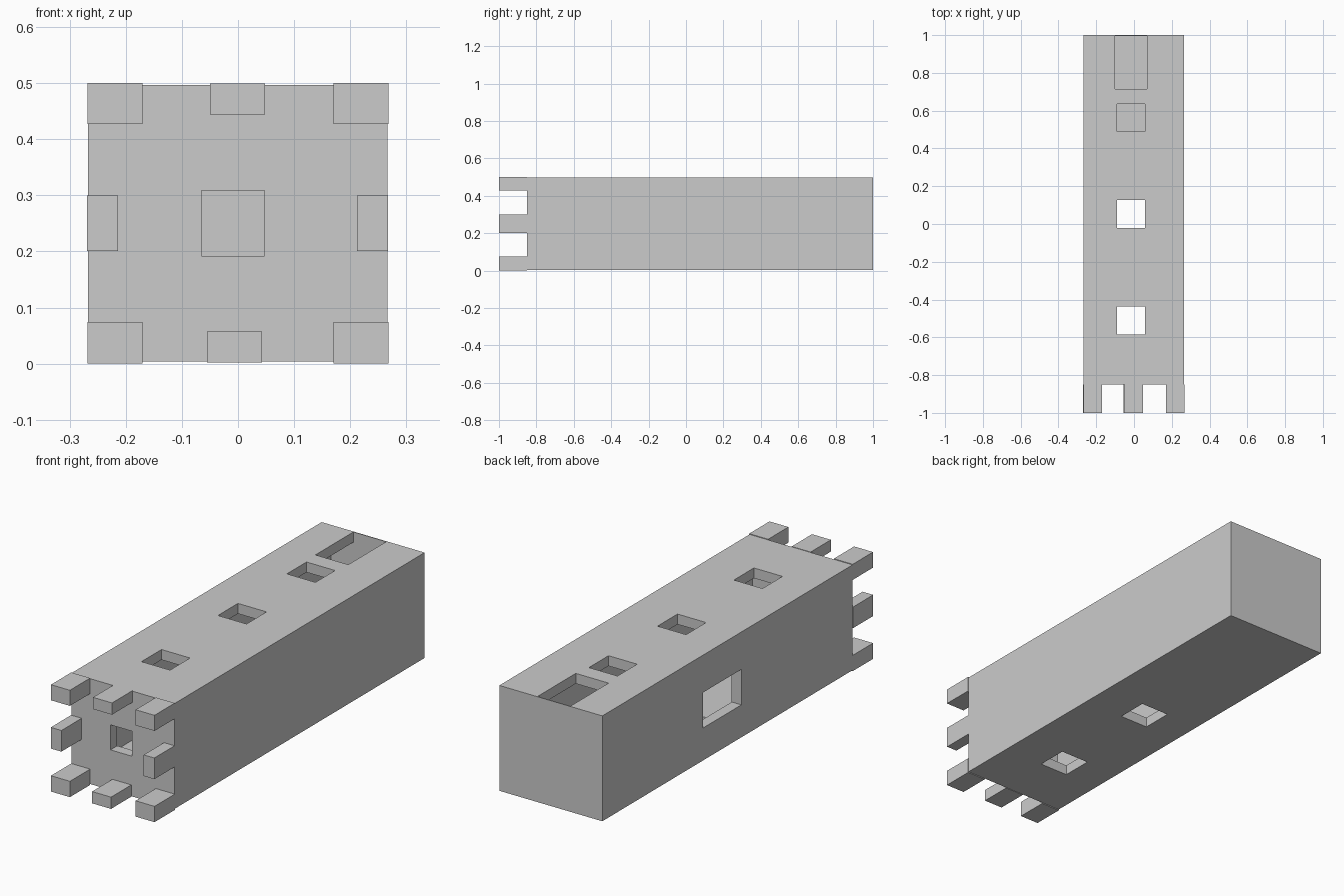
import bpy
import bmesh

if "Cube" in bpy.data.objects:
    bpy.data.objects.remove(bpy.data.objects["Cube"])


def box(name, x0, x1, y0, y1, z0, z1):
    """Axis-aligned box given by its limits."""
    bm = bmesh.new()
    bmesh.ops.create_cube(bm, size=1)
    for v in bm.verts:
        v.co.x = x1 if v.co.x > 0 else x0
        v.co.y = y1 if v.co.y > 0 else y0
        v.co.z = z1 if v.co.z > 0 else z0
    mesh = bpy.data.meshes.new(name)
    bm.to_mesh(mesh)
    bm.free()
    ob = bpy.data.objects.new(name, mesh)
    bpy.context.collection.objects.link(ob)
    return ob


def cut(target, name, *limits):
    """Subtract a box from the target and remove the cutter."""
    cutter = box(name, *limits)
    cutter.hide_render = True
    mod = target.modifiers.new(name, 'BOOLEAN')
    mod.operation = 'DIFFERENCE'
    mod.solver = 'EXACT'
    mod.object = cutter
    bpy.context.view_layer.objects.active = target
    bpy.ops.object.modifier_apply(modifier=mod.name)
    bpy.data.objects.remove(cutter)


# Hollow tower shaft, lying on its back with a thin base plate
tower = box("tower_shaft", -0.267, 0.266, -0.85, 1.0, 0.004, 0.497)
cut(tower, "cavity", -0.217, 0.216, -0.80, 0.996, 0.052, 0.449)

# Door at the base and small window above it
cut(tower, "door", -0.10, 0.07, 0.715, 0.996, 0.40, 0.6)
cut(tower, "door_window", -0.09, 0.058, 0.49, 0.635, 0.40, 0.6)

# Windows that pierce both the upper and the lower wall
for y in (-0.585, -0.02):
    cut(tower, "through_window", -0.09, 0.058, y, y + 0.148, -0.1, 0.6)

# Window in the left wall and hatch in the roof
cut(tower, "side_window", -0.4, -0.15, -0.028, 0.255, 0.156, 0.322)
cut(tower, "roof_hatch", -0.065, 0.047, -1.0, -0.7, 0.192, 0.309)

# Corner battlements
for x0, x1 in ((-0.268, -0.17), (0.17, 0.268)):
    for z0, z1 in ((0.0, 0.074), (0.427, 0.5)):
        box("corner_battlement", x0, x1, -1.0, -0.85, z0, z1)

# Middle battlements
box("upper_battlement", -0.05, 0.048, -1.0, -0.85, 0.444, 0.499)
box("lower_battlement", -0.055, 0.043, -1.0, -0.85, 0.002, 0.057)
box("left_battlement", -0.269, -0.214, -1.0, -0.85, 0.201, 0.3)
box("right_battlement", 0.212, 0.267, -1.0, -0.85, 0.201, 0.3)
